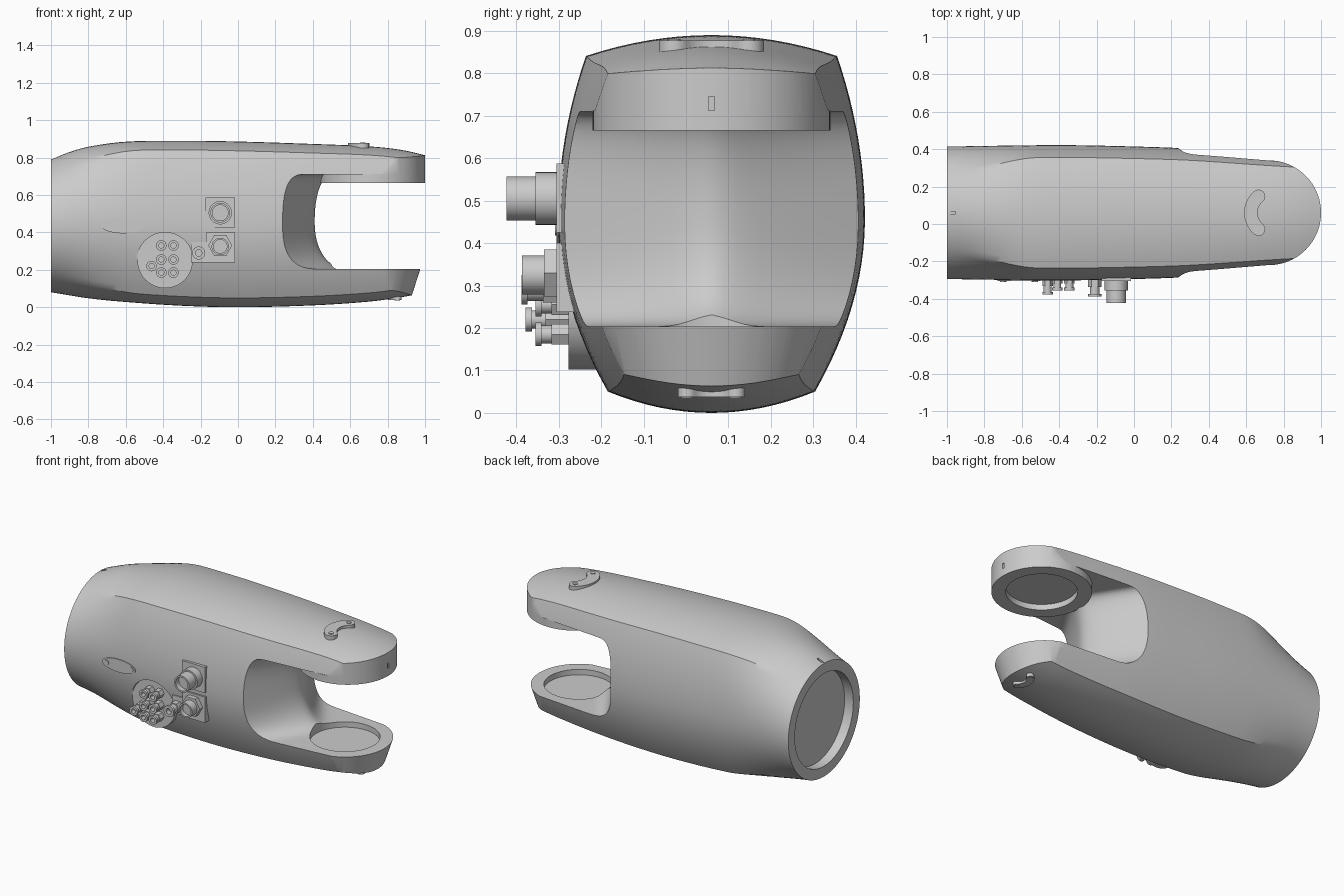
import bpy, bmesh
from math import sin, cos, pi, sqrt, radians
from mathutils import Vector

if "Cube" in bpy.data.objects:
    bpy.data.objects.remove(bpy.data.objects["Cube"])

CY = 0.06  # centre plane of the shell


def loft(name, rings, smooth=True):
    """Skin a list of equal closed rings and cap both ends."""
    bm = bmesh.new()
    vs = [[bm.verts.new(p) for p in ring] for ring in rings]
    n = len(rings[0])
    for a, b in zip(vs, vs[1:]):
        for i in range(n):
            j = (i + 1) % n
            bm.faces.new((a[i], a[j], b[j], b[i]))
    bm.faces.new(vs[0])
    bm.faces.new(vs[-1])
    bmesh.ops.recalc_face_normals(bm, faces=bm.faces)
    me = bpy.data.meshes.new(name)
    bm.to_mesh(me)
    bm.free()
    ob = bpy.data.objects.new(name, me)
    bpy.context.collection.objects.link(ob)
    if smooth:
        shade(ob)
    return ob


def select(ob):
    bpy.ops.object.select_all(action='DESELECT')
    ob.select_set(True)
    bpy.context.view_layer.objects.active = ob


def shade(ob):
    select(ob)
    bpy.ops.object.shade_smooth_by_angle(angle=radians(30))


AXES = {'x': lambda a, b, h: (h, a, b), 'y': lambda a, b, h: (a, h, b), 'z': lambda a, b, h: (a, b, h)}


def lathe(name, axis, centre, profile, segs=40):
    """Turned part: profile is (radius, position along axis)."""
    return loft(name, [[AXES[axis](centre[0] + r * cos(2 * pi * i / segs),
                                   centre[1] + r * sin(2 * pi * i / segs), h)
                        for i in range(segs)] for r, h in profile])


def prism(name, axis, pts, lo, hi):
    return loft(name, [[AXES[axis](a, b, h) for a, b in pts] for h in (lo, hi)])


def rect(a0, a1, b0, b1):
    return [(a0, b0), (a1, b0), (a1, b1), (a0, b1)]


def boolean(ob, cutter, op='DIFFERENCE'):
    cutter.hide_render = True
    m = ob.modifiers.new("cut", 'BOOLEAN')
    m.operation, m.object, m.solver = op, cutter, 'EXACT'
    select(ob)
    bpy.ops.object.modifier_apply(modifier=m.name)
    bpy.data.objects.remove(cutter)


def curve(keys, x):
    """Smooth interpolation through (x, value) keys."""
    n = len(keys)

    def slope(i):
        a, b = keys[max(i - 1, 0)], keys[min(i + 1, n - 1)]
        return (b[1] - a[1]) / (b[0] - a[0])
    i = max(k for k in range(n - 1) if keys[k][0] <= x or k == 0)
    (x0, y0), (x1, y1) = keys[i], keys[i + 1]
    h = x1 - x0
    t = (x - x0) / h
    return (y0 * (2*t**3 - 3*t*t + 1) + h * slope(i) * (t**3 - 2*t*t + t)
            + y1 * (3*t*t - 2*t**3) + h * slope(i + 1) * (t**3 - t*t))


TOP = [(-1, .79), (-.9, .83), (-.8, .858), (-.6, .885), (-.3, .89), (0, .886), (.4, .873),
       (.7, .86), (.88, .84), (1.05, .80)]
BOTTOM = [(-1, .08), (-.8, .048), (-.6, .028), (-.3, .008), (0, 0), (.4, .01), (.7, .03),
          (.85, .05), (1.05, .085)]
WIDTH = [(-1, .99), (-.4, 1.01), (0, .99), (.3, .957), (.75, .855), (1.05, .80)]


def half_section():
    """Pairs of (barrel, circle) points, offset and height 0..1, top to bottom."""
    out = []
    for i in range(8):                       # crowned top
        t = i / 8
        out.append((.293 * t, .89 - .05 * t * t, radians(90 - 37 * t)))
    for i in range(25):                      # bulging side
        t = i / 24
        z = .84 - .79 * t
        d = z - .45
        y = .358 - (.065 * (d / .39) ** 2 if d > 0 else .113 * (d / .4) ** 2)
        out.append((y, z, radians(53 - 103 * t)))
    for i in range(7, -1, -1):               # crowned bottom
        t = i / 8
        out.append((.245 * t, .05 * t * t, radians(-90 + 40 * t)))
    return [((y, z / .89), (.358 * cos(a), .5 + .5 * sin(a))) for y, z, a in out]


HALF = half_section()


def section(x):
    s = min(1, (x + 1) / .5)
    s = s * s * (3 - 2 * s)
    zt, zb, k = curve(TOP, x), curve(BOTTOM, x), curve(WIDTH, x)
    pts = [((c[0] + (b[0] - c[0]) * s) * k, zb + (zt - zb) * (c[1] + (b[1] - c[1]) * s)) for b, c in HALF]
    return [(x, CY + y, z) for y, z in pts] + [(x, CY - y, z) for y, z in pts[-2:0:-1]]


# Main shell
shell = loft("arm_shell", [section(-1 + 2.05 * i / 64) for i in range(65)], False)


# Rounded fork ends, tapered at the bottom
def fork_outline(z, cx, r):
    arc = [(cx + r * cos(a), CY + r * sin(a), z) for a in (pi * (i / 48 - .5) for i in range(49))]
    return arc + [(.2, CY + r + .1, z), (-1.2, CY + .6, z), (-1.2, CY - .6, z), (.2, CY - r - .1, z)]


boolean(shell, loft("fork_trim", [fork_outline(*p) for p in (
    (-.05, .70, .193), (.205, .70, .275), (.66, .72, .28), (1.0, .72, .28))], False), 'INTERSECT')


# Slot between the fork arms, with a ridge down the middle of its back wall
def slot_ring(off):
    d = abs(off)
    xl = .23 + .18 * (1 - (sqrt(d * d + .0036) - .06) / .305)
    p = 2.2 + 1.3 * min(1, d / .36)
    ring = []
    for i in range(33):
        u = sin(pi * (i / 32 - .5))
        depth = .18 if u < 0 else .10
        ring.append((xl + depth * (1 - max(0, 1 - abs(u) ** p) ** (1 / p)), CY + off, .457 + .253 * u))
    return ring + [(1.2, CY + off, .71), (1.2, CY + off, .204)]


boolean(shell, loft("slot_cutter", [slot_ring(-.42 + .03 * i) for i in range(29)], False))

# Round sockets, cable panel pocket and seam notches
boolean(shell, lathe("end_socket", 'x', (CY, .435), [(.29, -1.1), (.29, -.94)], 64))
boolean(shell, lathe("lower_socket", 'z', (.70, CY), [(.2, .17), (.2, .25)], 64))
boolean(shell, lathe("panel_pocket", 'y', (-.39, .25), [(.15, -.275), (.15, -.4)], 48))
boolean(shell, prism("tip_notch", 'z', rect(.994, 1.1, CY - .007, CY + .007), .6, .745))
boolean(shell, prism("rear_notch", 'z', rect(-1.1, -.955, CY - .007, CY + .007), .79, 1))
shade(shell)

# Upper joint ring under the top fork arm
lathe("upper_joint_ring", 'z', (.72, CY), [(.2, .70), (.2, .665), (.28, .665), (.28, .712)], 96)


# Crescent cover plates with two screws
def crescent(name, cx, lo, hi, screw, r=.115, w=.036):
    a0, a1 = radians(130), radians(230)
    angs = [a0 + (a1 - a0) * i / 16 for i in range(17)]
    pts = [(cx + (r + w) * cos(a), CY + (r + w) * sin(a)) for a in angs]
    for end, flip in ((a1, 1), (a0, -1)):
        e = Vector((cx + r * cos(end), CY + r * sin(end)))
        for i in range(1, 8):
            b = end + pi * i / 8 + (0 if flip > 0 else pi)
            pts.append((e.x + w * cos(b), e.y + w * sin(b)))
        if flip > 0:
            pts += [(cx + (r - w) * cos(a), CY + (r - w) * sin(a)) for a in reversed(angs)]
    prism(name, 'z', pts, lo, hi)
    for a in (a0, a1):
        lathe(name + "_screw", 'z', (cx + r * cos(a), CY + r * sin(a)), [(.015, lo), (.015, screw)], 16)


crescent("top_cover", .74, .84, .877, .881)
crescent("bottom_cover", .90, .06, .038, .035, .075, .022)

# Oval side plate with two screws
lens = [(-.615 + .115 * cos(a), .435 + .04 * sin(a)) for a in (2 * pi * i / 40 for i in range(40))]
prism("side_plate", 'y', lens, -.28, -.305)
for x in (-.70, -.53):
    lathe("side_plate_screw", 'y', (x, .435), [(.017, -.28), (.017, -.309)], 16)

# Round cable panel with its air fittings
lathe("cable_panel", 'y', (-.39, .25), [(.148, -.2), (.148, -.277)], 64)


def fitting(name, x, z, r, tip, base=-.26):
    mid = base + (tip - base) * .6
    lathe(name + "_nut", 'y', (x, z), [(r, base), (r, mid)], 6)
    lathe(name, 'y', (x, z), [(r * .75, mid), (r * .75, tip + .015), (r, tip + .015), (r, tip),
                              (r * .5, tip), (r * .5, tip + .03)], 24)


for x in (-.41, -.345):
    for z in (.33, .255, .185):
        fitting("air_fitting", x, z, .028, -.355)
fitting("side_fitting", -.462, .22, .028, -.378)
fitting("bracket_fitting", -.21, .29, .035, -.388)

# Connector plates
prism("upper_plate", 'y', rect(-.175, -.015, .425, .587), -.27, -.305)
prism("lower_plate", 'y', rect(-.172, -.015, .238, .40), -.25, -.305)
prism("fitting_bracket", 'y', rect(-.25, -.172, .24, .35), -.25, -.298)

# Large connectors
lathe("upper_connector", 'y', (-.095, .505), [(.062, -.28), (.062, -.355), (.052, -.355), (.052, -.423),
                                              (.042, -.423), (.042, -.39)], 40)
lathe("lower_connector_nut", 'y', (-.095, .33), [(.064, -.28), (.064, -.335)], 6)
lathe("lower_connector", 'y', (-.095, .325), [(.046, -.3), (.046, -.386), (.036, -.386), (.036, -.36)], 40)
